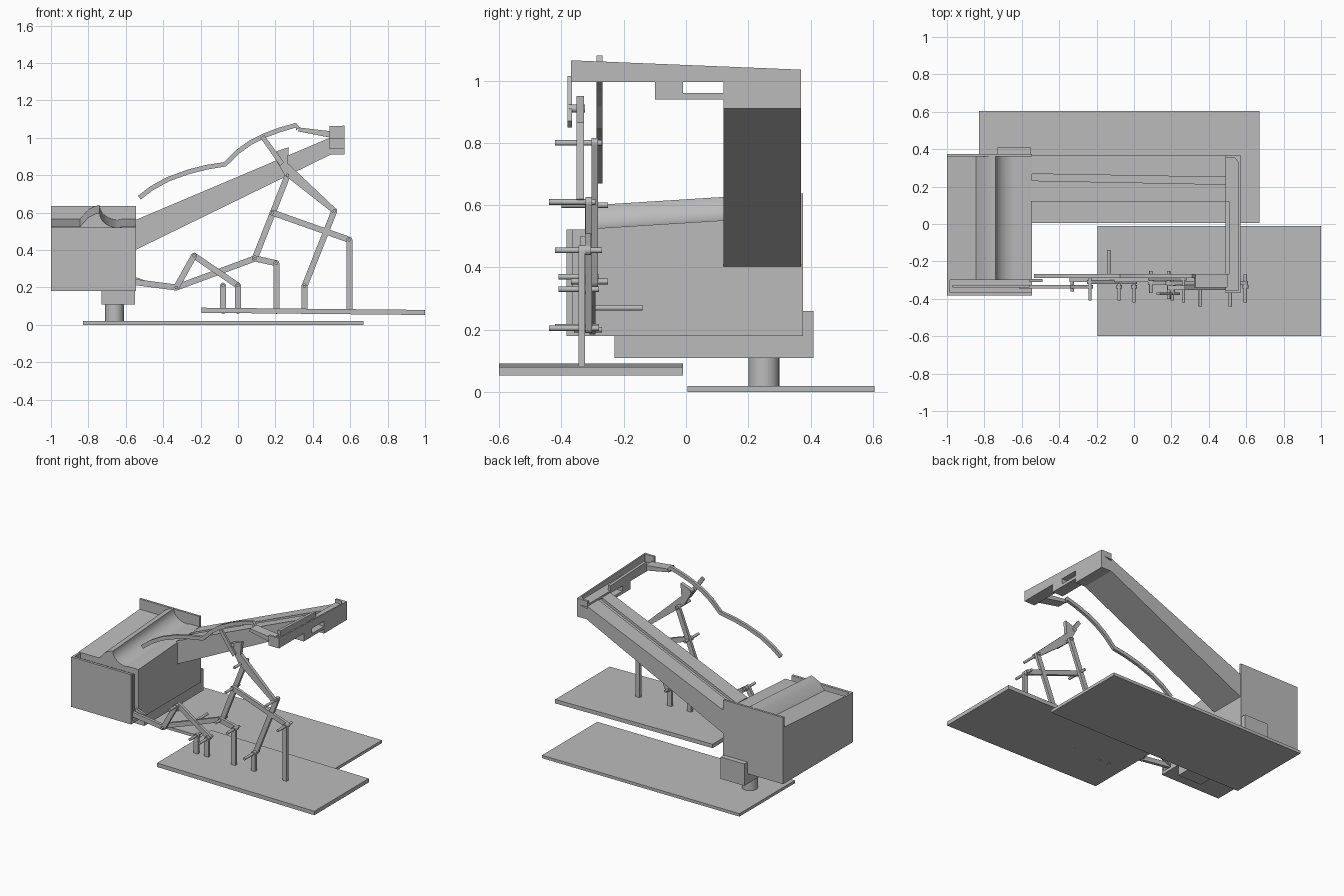
import bpy
import bmesh
import math
from mathutils import Vector

cube = bpy.data.objects.get("Cube")
if cube:
    bpy.data.objects.remove(cube)

grey = bpy.data.materials.new("plain grey")
grey.use_nodes = True
grey.diffuse_color = (0.5, 0.5, 0.5, 1)
grey.node_tree.nodes["Principled BSDF"].inputs["Base Color"].default_value = (0.5, 0.5, 0.5, 1)

# For each extrusion axis: place a profile point (u, v) at depth d
PLACE = {
    "x": lambda u, v, d: (d, u, v),
    "y": lambda u, v, d: (u, d, v),
    "z": lambda u, v, d: (u, v, d),
}


def prism(name, profile, start, end, axis="y", warp=None, smooth=False):
    """Extrude a closed profile along an axis; warp may raise points."""
    bm = bmesh.new()
    place = PLACE[axis]
    rings = [[bm.verts.new(place(u, v, d)) for u, v in profile] for d in (start, end)]
    bm.faces.new(rings[0])
    bm.faces.new(rings[1][::-1])
    n = len(profile)
    for i in range(n):
        j = (i + 1) % n
        bm.faces.new((rings[0][i], rings[0][j], rings[1][j], rings[1][i]))
    if warp:
        for v in bm.verts:
            v.co.z += warp(v.co)
    bmesh.ops.recalc_face_normals(bm, faces=bm.faces)
    mesh = bpy.data.meshes.new(name)
    bm.to_mesh(mesh)
    bm.free()
    mesh.materials.append(grey)
    obj = bpy.data.objects.new(name, mesh)
    bpy.context.collection.objects.link(obj)
    if smooth:
        bpy.ops.object.select_all(action="DESELECT")
        obj.select_set(True)
        bpy.context.view_layer.objects.active = obj
        bpy.ops.object.shade_smooth_by_angle(angle=math.radians(35))
    return obj


def box(name, x, y, z):
    return prism(name, [(x[0], z[0]), (x[1], z[0]), (x[1], z[1]), (x[0], z[1])], *y)


def circle(u, v, r, n=24):
    return [(u + r * math.cos(math.tau * i / n), v + r * math.sin(math.tau * i / n)) for i in range(n)]


def strip(name, path, thick, y0, y1):
    """Ribbon of constant thickness hung below a path in the xz plane."""
    upper, lower = [], []
    for i, p in enumerate(path):
        a, b = path[max(i - 1, 0)], path[min(i + 1, len(path) - 1)]
        t = (Vector(b) - Vector(a)).normalized()
        upper.append(p)
        lower.append((p[0] + t.y * thick, p[1] - t.x * thick))
    return prism(name, upper + lower[::-1], y0, y1)


def link_bar(name, a, b, y, width=0.032, depth=0.02):
    """Flat link with rounded ends between two joints."""
    angle = math.atan2(b[1] - a[1], b[0] - a[0])
    pts = []
    for centre, turn in ((a, math.pi / 2), (b, -math.pi / 2)):
        for k in range(7):
            t = angle + turn + math.pi * k / 6
            pts.append((centre[0] + width / 2 * math.cos(t), centre[1] + width / 2 * math.sin(t)))
    return prism(name, pts, y - depth / 2, y + depth / 2)


def pin(name, joint, y0, y1, r=0.009):
    return prism(name, circle(*joint, r, 12), y0, y1, smooth=True)


# Two base plates
box("rear_base_plate", (-0.83, 0.67), (0.005, 0.605), (0, 0.02))
prism("front_base_plate", [(-0.195, 0.065), (1, 0.053), (1, 0.08), (-0.195, 0.092)], -0.6, -0.01)

# Pedestal and the block it carries
prism("pedestal", circle(-0.66, 0.25, 0.05), 0.02, 0.12, "z", smooth=True)
box("pedestal_block", (-0.73, -0.55), (-0.23, 0.41), (0.11, 0.26))

# Hopper body with ridge and curved trough, rising to the rear
trough = [(-0.74 + 0.1 * (1 - math.cos(t)), 0.52 + 0.08 * (1 - math.sin(t)))
          for t in (math.pi / 2 * k / 8 for k in range(9))]
hopper = [(-1, 0.18), (-0.545, 0.18), (-0.545, 0.525), (-0.62, 0.525)]
hopper += trough[::-1] + [(-0.76, 0.595), (-0.8, 0.575), (-0.845, 0.525), (-1, 0.525)]


def rise(co):
    return 0.0625 * (co.y + 0.3) if co.z > 0.4 else 0


hopper = [(x, z) for x, z in hopper]
prism("hopper_body", hopper, -0.3, 0.36, warp=rise, smooth=True)
box("hopper_back_panel", (-1, -0.545), (0.36, 0.375), (0.18, 0.637))
box("hopper_front_panel", (-1, -0.545), (-0.383, -0.365), (0.18, 0.522))
box("hopper_slot_divider", (-0.97, -0.56), (-0.34, -0.325), (0.2, 0.5))
box("hopper_slot_floor", (-1, -0.545), (-0.37, -0.29), (0.18, 0.2))
box("hopper_slot_end", (-1, -0.985), (-0.37, -0.29), (0.18, 0.522))

# Inclined lift arm with a shallow lane on top
prism("lift_arm", [(-0.56, 0.395), (0.495, 0.91), (0.57, 0.91), (0.57, 1.0), (0.5, 0.985),
                   (-0.56, 0.537)], 0.12, 0.37)


def incline(co):
    return 0.56 + 0.423 * (co.x + 0.55)


prism("lift_arm_front_lip", [(-0.55, 0.12), (0.49, 0.12), (0.49, 0.212), (-0.55, 0.232)],
      -0.03, 0, "z", incline)
prism("lift_arm_back_lip", [(-0.55, 0.268), (0.49, 0.25), (0.49, 0.37), (-0.55, 0.37)],
      -0.03, 0, "z", incline)

# Cross channel at the top of the arm
side = [(-0.37, 1.0), (0.37, 1.0), (0.37, 1.035), (-0.37, 1.065)]
prism("cross_channel_outer_wall", side, 0.56, 0.57, "x")
prism("cross_channel_inner_wall", [(-0.27, 1.0), (0.12, 1.0), (0.12, 1.045), (-0.27, 1.061)],
      0.49, 0.51, "x")
box("cross_channel_floor", (0.49, 0.57), (-0.37, 0.37), (0.995, 1.012))
box("cross_channel_front_wall", (0.49, 0.57), (-0.37, -0.355), (1.0, 1.064))
box("cross_channel_back_wall", (0.49, 0.57), (0.355, 0.37), (1.0, 1.035))
prism("cross_channel_corner", [(0.57, 0.37), (0.525, 0.37), (0.57, 0.315)], 1.0, 1.035, "z")
box("channel_bracket_block", (0.49, 0.57), (-0.1, -0.01), (0.94, 1.0))
box("channel_bracket_strip", (0.49, 0.57), (-0.01, 0.125), (0.94, 0.96))

# Feeder and long curved chute
prism("chute_feeder", [(0.5, 1.0), (0.5, 1.035), (0.33, 1.055), (0.32, 1.035)], -0.34, -0.27)
chute = [(-0.535, 0.69), (-0.47, 0.74), (-0.38, 0.79), (-0.27, 0.83), (-0.17, 0.855), (-0.075, 0.87),
         (-0.01, 0.935), (0.06, 0.985), (0.14, 1.025), (0.22, 1.055), (0.31, 1.08), (0.33, 1.055)]
strip("curved_chute", chute, 0.025, -0.288, -0.268)

# Linkage joints, in the xz plane
elbow, peak, post_a, post_b = (-0.33, 0.2), (-0.235, 0.37), (-0.08, 0.21), (0.0, 0.21)
knee, post_c, middle, top = (0.09, 0.355), (0.205, 0.33), (0.185, 0.6), (0.265, 0.8)
corner, post_e, post_d = (0.515, 0.61), (0.595, 0.455), (0.355, 0.205)

for label, joint in zip("abcde", (post_a, post_b, post_c, post_d, post_e)):
    link_bar("support_post_" + label, (joint[0], 0.075), joint, -0.335)

bars = {
    "push_rod": ((-0.6, 0.235), elbow, -0.335),
    "elbow_link": (elbow, peak, -0.335),
    "peak_link": (peak, post_b, -0.31),
    "long_link": (elbow, knee, -0.3),
    "knee_link": (knee, post_c, -0.315),
    "upright_link": (knee, top, -0.293),
    "cross_link": (middle, post_e, -0.315),
    "swing_link": (post_d, corner, -0.312),
}
for name, (a, b, y) in bars.items():
    link_bar(name, a, b, y)
prism("push_rod_tip", [(-0.56, 0.26), (-0.49, 0.235), (-0.56, 0.205)], -0.31, -0.295)

# Tapered rocker and the paddle on its end
prism("rocker", [(0.505, 0.6), (0.525, 0.62), (0.265, 0.865), (0.272, 0.95), (0.18, 0.92), (0.25, 0.8)],
      -0.352, -0.328)
prism("paddle", [(0.12, 1.0), (0.14, 1.015), (0.245, 0.87), (0.225, 0.85)], -0.38, -0.366)
pin("paddle_pin", (0.205, 0.91), -0.375, -0.325, 0.013)

# Joint pins
pins = {
    "elbow": (elbow, -0.36, -0.27), "peak": (peak, -0.41, -0.28),
    "post_a": (post_a, -0.41, -0.29), "post_b": (post_b, -0.42, -0.28),
    "knee": (knee, -0.37, -0.25), "post_c": (post_c, -0.41, -0.28),
    "middle": (middle, -0.4, -0.25), "top": (top, -0.42, -0.27),
    "corner": (corner, -0.44, -0.29), "post_d": (post_d, -0.44, -0.28),
    "post_e": (post_e, -0.42, -0.27), "handle": ((-0.135, 0.27), -0.3, -0.14),
}
for name, (joint, y0, y1) in pins.items():
    pin(name + "_pin", joint, y0, y1)
